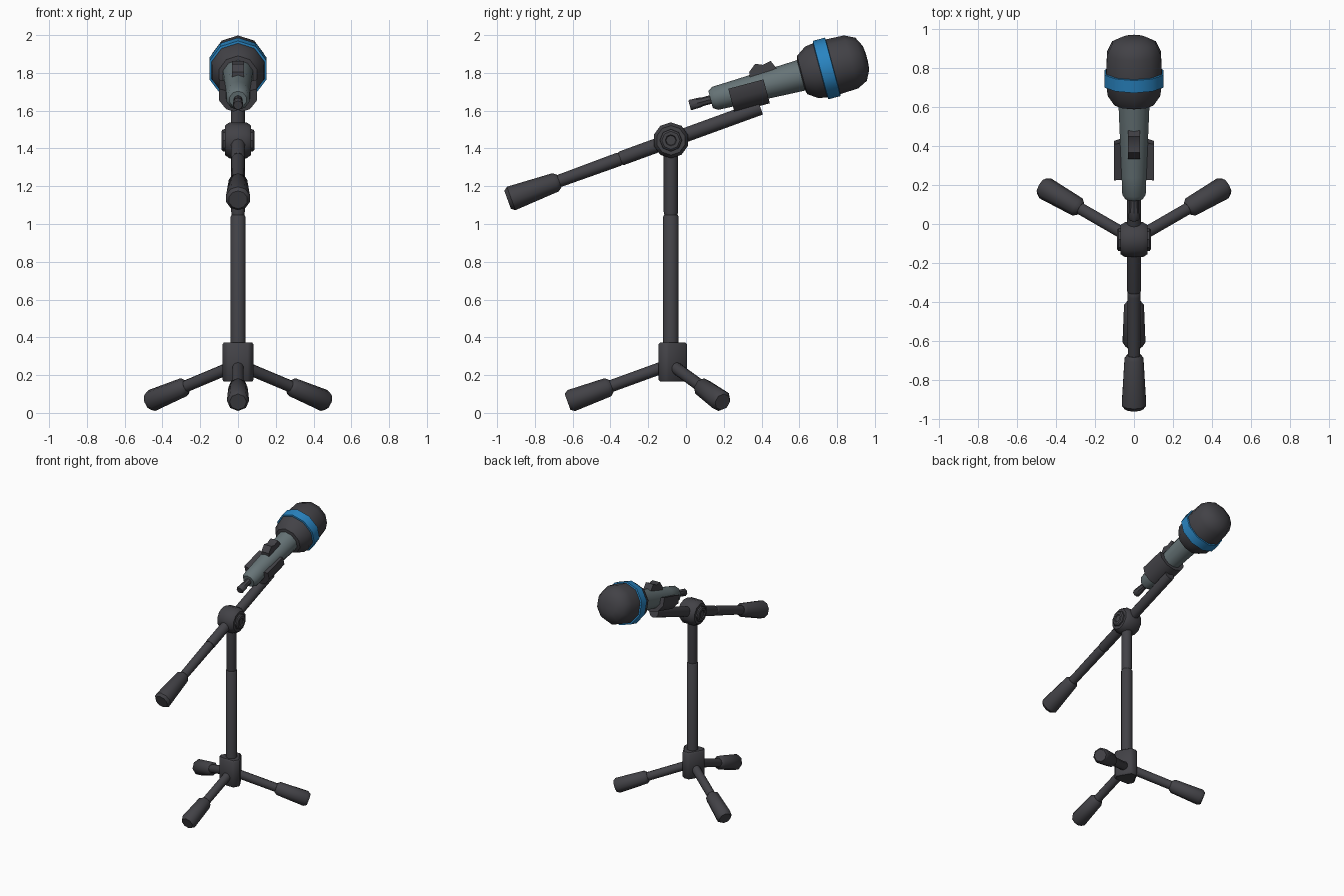
import bpy, bmesh, math
from mathutils import Vector

if "Cube" in bpy.data.objects:
    bpy.data.objects.remove(bpy.data.objects["Cube"])


def material(name, rgb):
    m = bpy.data.materials.new(name)
    m.diffuse_color = (*rgb, 1)
    m.use_nodes = True
    m.node_tree.nodes["Principled BSDF"].inputs["Base Color"].default_value = m.diffuse_color
    return m


DARK = material("charcoal", (0.055, 0.054, 0.062))
GREY = material("slate_grey", (0.135, 0.175, 0.185))
BLUE = material("blue", (0.022, 0.23, 0.53))


def finish(name, bm, mat):
    bmesh.ops.recalc_face_normals(bm, faces=bm.faces[:])
    me = bpy.data.meshes.new(name)
    bm.to_mesh(me)
    bm.free()
    me.materials.append(mat)
    ob = bpy.data.objects.new(name, me)
    bpy.context.collection.objects.link(ob)
    bpy.ops.object.select_all(action='DESELECT')
    ob.select_set(True)
    bpy.context.view_layer.objects.active = ob
    bpy.ops.object.shade_smooth_by_angle(angle=math.radians(40))
    return ob


def lathe(name, origin, axis, profile, mat, sides=10, up=(0, 0, 1)):
    """Turned solid: profile is (distance along axis, radius)."""
    o, d, u = Vector(origin), Vector(axis).normalized(), Vector(up)
    n = (u - d * d.dot(u)).normalized()
    b = d.cross(n)
    bm = bmesh.new()
    rings = []
    for t, r in profile:
        rings.append([bm.verts.new(o + d * t + r * (n * math.cos(a) + b * math.sin(a)))
                      for a in (2 * math.pi * i / sides for i in range(sides))])
    for p, q in zip(rings, rings[1:]):
        for i in range(sides):
            j = (i + 1) % sides
            bm.faces.new((p[i], p[j], q[j], q[i]))
    bm.faces.new(rings[0])
    bm.faces.new(rings[-1])
    return finish(name, bm, mat)


def prism(name, points, vector, mat, bevel=0.0):
    """Extrude a closed outline along a vector."""
    bm = bmesh.new()
    f = bm.faces.new([bm.verts.new(p) for p in points])
    ext = bmesh.ops.extrude_face_region(bm, geom=[f], use_keep_orig=True)
    moved = [v for v in ext["geom"] if isinstance(v, bmesh.types.BMVert)]
    bmesh.ops.translate(bm, verts=moved, vec=vector)
    if bevel:
        bmesh.ops.recalc_face_normals(bm, faces=bm.faces[:])
        bmesh.ops.bevel(bm, geom=bm.edges[:], offset=bevel, segments=1, affect='EDGES')
    return finish(name, bm, mat)


PY = -0.08  # pole position in y

# Base hub: triangle with cut corners, one wide face per leg
hub = []
for k in range(3):
    a = math.radians(-90 + 120 * k)
    for s in (-1, 1):
        hub.append((0.065 * math.cos(a) - s * 0.061 * math.sin(a),
                    PY + 0.065 * math.sin(a) + s * 0.061 * math.cos(a), 0.165))
prism("base_hub", hub, (0, 0, 0.208), DARK, 0.01)

# Legs with rubber feet
for k in range(3):
    a = math.radians(-90 + 120 * k)
    d = (math.cos(a) * 0.94, math.sin(a) * 0.94, -0.342)
    o = (0, PY, 0.257)
    lathe(f"leg_{k + 1}", o, d, [(0.02, 0.032), (0.4, 0.032)], DARK)
    lathe(f"foot_{k + 1}", o, d, [(0.335, 0.034), (0.355, 0.051), (0.56, 0.059),
                                  (0.582, 0.045)], DARK, 8)

# Telescopic pole
lathe("pole_lower", (0, PY, 0), (0, 0, 1),
      [(0.2, 0.041), (1.04, 0.041), (1.05, 0.034)], DARK, up=(0, 1, 0))
lathe("pole_upper", (0, PY, 0), (0, 0, 1),
      [(1.045, 0.034), (1.065, 0.038), (1.42, 0.038)], DARK, up=(0, 1, 0))

# Pivot joint with a knob on both sides
J = (0, PY, 1.443)
lathe("pivot_joint", J, (1, 0, 0),
      [(-0.07, 0.078), (-0.045, 0.095), (0.045, 0.095), (0.07, 0.078)], DARK)
for side, s in (("right", 1), ("left", -1)):
    lathe(f"pivot_knob_{side}", J, (s, 0, 0),
          [(0.06, 0.06), (0.08, 0.058), (0.088, 0.048), (0.088, 0.03), (0.08, 0.026)],
          DARK, 8)

# Boom arm and counterweight
BD = (0, math.cos(math.radians(20)), math.sin(math.radians(20)))
lathe("boom_front", J, BD, [(-0.285, 0.034), (-0.275, 0.038), (0.505, 0.038)], DARK)
lathe("boom_rear", J, BD, [(-0.66, 0.033), (-0.31, 0.036), (-0.295, 0.036), (-0.28, 0.03)], DARK)
lathe("counterweight", J, BD, [(-0.92, 0.05), (-0.9, 0.066), (-0.65, 0.051),
                               (-0.63, 0.036)], DARK)

# Microphone, turned along one tilted axis
M = Vector((0, 0.135, 1.66))
D = Vector((0, math.cos(math.radians(15)), math.sin(math.radians(15))))
N = Vector((0, -D.z, D.y))
lathe("mic_handle", M, D, [(-0.005, 0.046), (0.02, 0.063), (0.12, 0.067), (0.51, 0.084)], GREY)
lathe("mic_head_rear", M, D, [(0.49, 0.08), (0.497, 0.105), (0.55, 0.141), (0.61, 0.15)], DARK)
lathe("mic_band", M, D, [(0.595, 0.148), (0.598, 0.16), (0.664, 0.16), (0.667, 0.146)], BLUE)
lathe("mic_grille", M, D, [(0.66, 0.15), (0.765, 0.145), (0.82, 0.118), (0.847, 0.065),
                           (0.852, 0.02)], DARK)
lathe("mic_plug", M, D, [(-0.12, 0.024), (-0.115, 0.028), (-0.06, 0.026), (-0.05, 0.023),
                         (0.0, 0.023)], DARK, 8)

# Switch on top of the handle
switch = [(0.225, 0.05), (0.23, 0.088), (0.272, 0.122), (0.31, 0.106), (0.355, 0.116), (0.375, 0.07)]
prism("mic_switch", [M + D * t + N * n + Vector((-0.032, 0, 0)) for t, n in switch],
      (0.064, 0, 0), DARK)

# Clip: open cradle under the handle
angles = [math.radians(a) for a in (162, 198, 234, 270, 306, 342, 378)]
arc = [(0.107 * math.cos(a), 0.1 * math.sin(a)) for a in angles]
arc += [(0.066 * math.cos(a), 0.066 * math.sin(a)) for a in reversed(angles)]
prism("mic_clip", [M + D * 0.1 + N * y + Vector((x, 0, 0)) for x, y in arc], D * 0.193, DARK)
